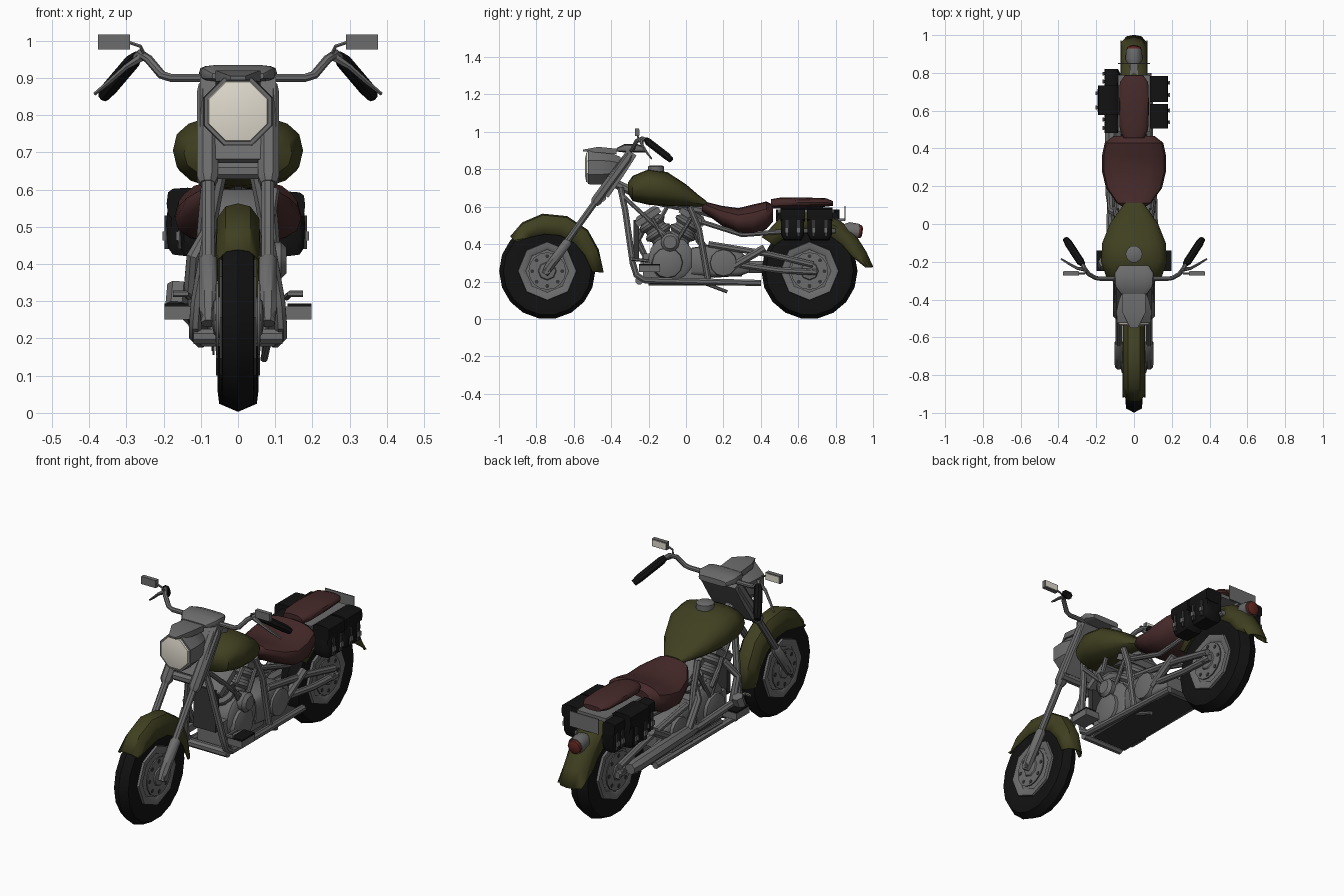
import bpy, bmesh
from math import sin, cos, pi, radians
from mathutils import Vector

cube = bpy.data.objects.get("Cube")
if cube:
    bpy.data.objects.remove(cube)


def material(name, r, g, b):
    m = bpy.data.materials.new(name)
    m.use_nodes = True
    m.diffuse_color = (r, g, b, 1)
    m.node_tree.nodes["Principled BSDF"].inputs["Base Color"].default_value = (r, g, b, 1)
    return m


STEEL = material("grey steel", .15, .15, .15)
OLIVE = material("olive paint", .05, .05, .015)
LEATHER = material("maroon leather", .06, .022, .022)
BLACK = material("black rubber", .006, .006, .006)
GLASS = material("cream glass", .75, .71, .62)
RED = material("red lens", .12, .02, .015)
DARK = material("dark grey", .035, .035, .035)
parts = []


def skin(name, rings, mat, mirror=False, closed=True):
    """Bridge rings of points into one surface."""
    bm = bmesh.new()
    rows = [[bm.verts.new(p) for p in ring] for ring in rings]
    n = len(rows[0])
    for a, b in zip(rows, rows[1:]):
        for i in range(n if closed else n - 1):
            j = (i + 1) % n
            bm.faces.new((a[i], a[j], b[j], b[i]))
    if closed:
        bm.faces.new(rows[0])
        bm.faces.new(rows[-1])
    bmesh.ops.recalc_face_normals(bm, faces=bm.faces)
    me = bpy.data.meshes.new(name)
    bm.to_mesh(me)
    bm.free()
    me.materials.append(mat)
    ob = bpy.data.objects.new(name, me)
    bpy.context.collection.objects.link(ob)
    if mirror:
        ob.modifiers.new("Mirror", "MIRROR")
    parts.append(ob)
    return ob


def tube(name, pts, radii, mat, mirror=False, n=8, aspect=1):
    """Sweep a polygon along a path; aspect stretches it sideways."""
    pts = [Vector(p) for p in pts]
    if not isinstance(radii, (list, tuple)):
        radii = [radii] * len(pts)
    travel = [sum(abs(b[k] - a[k]) for a, b in zip(pts, pts[1:])) for k in range(3)]
    ref = Vector([float(k == travel.index(min(travel))) for k in range(3)])
    grow, turn = (2 ** .5, pi / 4) if n == 4 else (1, pi / n)
    rings = []
    for i, p in enumerate(pts):
        t = (pts[min(i + 1, len(pts) - 1)] - pts[max(i - 1, 0)]).normalized()
        u = t.cross(ref).normalized()
        v = t.cross(u)
        angles = [turn + 2 * pi * k / n for k in range(n)]
        rings.append([p + radii[i] * grow * (u * cos(a) + v * aspect * sin(a)) for a in angles])
    return skin(name, rings, mat, mirror)


def box(name, c, s, mat, mirror=False):
    c, h = Vector(c), Vector((0, s[1] / 2, 0))
    return tube(name, [c - h, c + h], s[2] / 2, mat, mirror, 4, s[0] / s[2])


def lathe(name, y, z, profile, mat, n, mirror=False):
    """Spin (x, radius) pairs around a sideways axle."""
    return skin(name, [[(x, y + r * cos(2 * pi * k / n), z + r * sin(2 * pi * k / n))
                        for k in range(n)] for x, r in profile], mat, mirror)


def loft(name, rows, mat, x=0, power=.8, n=16, mirror=False):
    """Rounded sections from (y, half width, bottom, top)."""
    def soft(v):
        return abs(v) ** power * (1 if v > 0 else -1)
    angles = [2 * pi * k / n for k in range(n)]
    return skin(name, [[(x + w * soft(cos(a)), y, (lo + hi) / 2 + (hi - lo) / 2 * soft(sin(a)))
                        for a in angles] for y, w, lo, hi in rows], mat, mirror)


def fender(name, y, z, w, stations):
    """Arched guard from (angle, crown radius, skirt depth)."""
    rings = []
    for deg, r, d in stations:
        a = radians(deg)
        section = [(-w, r - d), (-w * .95, r - .04), (-w * .55, r - .008), (0, r)]
        section += [(-x, q) for x, q in section[-2::-1]]
        rings.append([(x, y + q * cos(a), z + q * sin(a)) for x, q in section])
    ob = skin(name, rings, OLIVE, closed=False)
    ob.modifiers.new("Thickness", "SOLIDIFY").thickness = .006


# Wheels
for label, y, half in (("front", -.742, .045), ("rear", .66, .055)):
    side = [(half * .8, .14), (half, .2), (half * .92, .235)]
    lathe(label + "_tyre", y, .256, [(-a, r) for a, r in side] + [(0, .257)] + side[::-1], BLACK, 18)
    lathe(label + "_rim", y, .256, [(half * .5, .16), (half + .004, .155), (half + .002, .125),
                                    (half - .005, .115), (half, .06), (half + .02, .045),
                                    (half + .025, .02)], STEEL, 8, True)
    lathe(label + "_brake_disc", y, .256, [(half + .008, .1), (half + .014, .1)], STEEL, 16, True)
    for k in range(8):
        a = k * pi / 4
        lathe(label + "_disc_hole", y + .08 * cos(a), .256 + .08 * sin(a),
              [(half + .014, .011), (half + .016, .011)], DARK, 6, True)
    tube(label + "_axle", [(-.1, y, .256), (.1, y, .256)], .018, STEEL)

# Fenders
fender("front_fender", -.74, .26, .06,
       [(-2, .30, .06), (22, .295, .08), (45, .305, .1), (70, .308, .11), (95, .304, .11),
        (118, .29, .09), (138, .27, .03)])
fender("rear_fender", .66, .26, .072,
       [(3, .342, .03), (18, .32, .08), (38, .312, .09), (60, .315, .1), (90, .32, .1),
        (120, .32, .1), (145, .31, .08)])

# Tank
loft("fuel_tank", [(-.31, .09, .67, .73), (-.285, .145, .63, .765), (-.2, .175, .61, .80),
                   (-.1, .168, .602, .785), (0, .128, .6, .72), (.07, .08, .6, .66),
                   (.11, .05, .6, .63)], OLIVE)
tube("filler_cap", [(0, -.16, .785), (0, -.16, .815), (0, -.16, .82)], [.045, .045, .035], STEEL, n=10)

# Seats
loft("rider_seat", [(.085, .05, .575, .61), (.11, .09, .56, .625), (.19, .148, .5, .605),
                    (.28, .17, .455, .592), (.36, .17, .45, .612), (.43, .155, .48, .628),
                    (.465, .11, .52, .61)], LEATHER)
loft("pillion_seat", [(.455, .055, .59, .64), (.5, .075, .59, .648), (.62, .08, .595, .65),
                      (.75, .075, .60, .645), (.785, .05, .605, .63)], LEATHER)

# Saddlebags: pairs of pouches with lids, straps and buckles
for x, y, half, w, top in ((.125, .57, .062, .055, .595), (.125, .715, .065, .055, .595),
                           (-.13, .655, .075, .062, .605), (-.115, .53, .045, .04, .585),
                           (-.115, .775, .042, .04, .585)):
    out = 1 if x > 0 else -1
    loft("saddlebag", [(y - half, w * .8, .45, top - .03), (y - half + .015, w, .42, top - .01),
                       (y + half - .015, w, .42, top - .01), (y + half, w * .8, .45, top - .03)],
         BLACK, x, .45, 12)
    loft("bag_lid", [(y - half - .003, w * .9, .52, top), (y + half + .003, w * .9, .52, top)],
         BLACK, x + .006 * out, .5, 12)
    for dy in (-half / 2, half / 2):
        box("bag_strap", (x + w * out, y + dy, .485), (.012, .016, .09), DARK)
        box("bag_buckle", (x + (w + .007) * out, y + dy, .475), (.008, .02, .024), STEEL)
box("bag_carrier", (0, .64, .575), (.17, .3, .02), STEEL)

# Tail lamp and plate
tube("tail_lamp_housing", [(0, .83, .48), (0, .87, .475), (0, .925, .468)], [.025, .045, .042], STEEL, n=10)
tube("tail_lamp_lens", [(0, .92, .468), (0, .937, .466), (0, .944, .465)], [.038, .036, .02], RED, n=10)
box("number_plate", (0, .85, .565), (.17, .006, .08), STEEL)
box("plate_bracket", (0, .82, .53), (.04, .06, .015), STEEL)

# Fork
tube("fork_slider", [(.08, -.755, .24), (.08, -.73, .28), (.08, -.635, .41), (.08, -.63, .42)],
     [.02, .026, .026, .018], STEEL, True)
tube("fork_tube", [(.08, -.65, .395), (.08, -.47, .645)], .018, STEEL, True)
tube("fork_shroud", [(.082, -.49, .615), (.082, -.48, .63), (.082, -.315, .855), (.082, -.30, .88)],
     [.022, .031, .031, .025], STEEL, True)
tube("fork_yoke", [(-.1, -.45, .65), (.1, -.45, .65)], .024, STEEL)
tube("fork_cover", [(0, -.44, .665), (0, -.36, .78), (0, -.29, .89)], .03, STEEL, n=4, aspect=3.4)
loft("instrument_panel", [(-.37, .07, .895, .915), (-.33, .1, .89, .935), (-.26, .105, .89, .935),
                          (-.22, .08, .89, .92)], STEEL, power=.5)

# Headlamp
tube("headlamp_shell", [(0, -.35, .81), (0, -.4, .81), (0, -.46, .81), (0, -.525, .81)],
     [.06, .085, .1, .097], STEEL, n=8)
tube("headlamp_lens", [(0, -.52, .81), (0, -.533, .81), (0, -.54, .81)], [.089, .085, .05], GLASS, n=8)
tube("headlamp_visor", [(0, -.37, .895), (0, -.47, .905), (0, -.55, .90)], [.015, .015, .005],
     STEEL, n=4, aspect=4)

# Handlebar, grips, levers and mirrors
tube("handlebar", [(0, -.29, .9), (.18, -.29, .9), (.205, -.285, .908), (.24, -.265, .95),
                   (.262, -.235, .965), (.285, -.19, .945), (.34, -.11, .88)], .012, STEEL, True)
tube("grip", [(.27, -.215, .96), (.283, -.2, .945), (.345, -.105, .872), (.362, -.08, .85)],
     [.014, .021, .021, .016], BLACK, True)
tube("control_lever", [(.26, -.24, .955), (.3, -.235, .93), (.345, -.21, .89), (.385, -.185, .857)],
     [.012, .008, .007, .005], STEEL, True, 6)
tube("mirror_stem", [(.25, -.25, .96), (.262, -.262, .985), (.3, -.262, .998)], .005, STEEL, True, 6)
box("mirror_shell", (.333, -.262, .997), (.085, .022, .04), STEEL, True)
box("mirror_glass", (.333, -.25, .997), (.076, .004, .032), GLASS, True)

# Frame
tube("cradle_tube", [(.035, -.35, .70), (.06, -.325, .58), (.11, -.285, .3), (.115, -.265, .235),
                     (.115, -.22, .207), (.1, .4, .192)], .018, STEEL, True)
tube("backbone", [(0, -.37, .72), (0, -.2, .64), (0, .1, .575), (0, .42, .48)], .026, STEEL)
tube("seat_post", [(.085, .02, .6), (.095, .07, .48), (.1, .12, .2)], .017, STEEL, True)
tube("brace_tube", [(.05, -.34, .66), (.075, -.22, .55), (.09, -.08, .42)], .012, STEEL, True)
tube("seat_rail", [(.08, .08, .52), (.08, .3, .45), (.08, .56, .47), (.08, .8, .47)], .014, STEEL, True)
tube("swingarm_upper", [(.085, .12, .4), (.085, .45, .345), (.085, .68, .29)], .018, STEEL, True)
tube("swingarm_lower", [(.085, .22, .3), (.085, .5, .26), (.085, .7, .25)], .018, STEEL, True)
tube("shock_absorber", [(.09, .2, .25), (.09, .42, .38)], .022, STEEL, True)
box("belly_pan", (0, .09, .186), (.2, .58, .016), DARK)
tube("front_crossbar", [(-.12, -.25, .205), (.12, -.25, .205)], .022, STEEL)
tube("side_stand", [(.08, .1, .19), (.07, .22, .145)], .01, STEEL)

# Engine
lathe("crankcase", -.08, .325, [(-.09, .1), (-.075, .12), (.075, .12), (.09, .1)], STEEL, 14)
box("engine_block", (0, -.06, .28), (.15, .34, .14), STEEL)
box("radiator", (0, -.265, .42), (.13, .03, .22), DARK)
for label, y in (("front", -.2), ("rear", .03)):
    base, top = Vector((0, -.08, .36)), Vector((0, y, .54))
    steps = [base.lerp(top, k / 15) for k in range(16)]
    tube(label + "_cylinder_fins", steps, [.078 if k % 4 < 2 else .06 for k in range(16)], STEEL, n=12)
    tube(label + "_rocker_cover", [base.lerp(top, f) for f in (.95, 1.1, 1.18)], [.075, .075, .05],
         STEEL, n=4, aspect=1.1)
    tube(label + "_pushrod", [(.085, -.08, .36), (.085, y * .9, .54)], .011, STEEL, True)
lathe("air_cleaner", -.085, .41, [(.06, .045), (.115, .05), (.13, .035)], STEEL, 12)
lathe("timing_cover", -.1, .3, [(.08, .085), (.105, .08), (.115, .05)], STEEL, 12, True)
loft("gearbox", [(.03, .085, .23, .38), (.15, .1, .22, .4), (.29, .095, .23, .36), (.34, .07, .25, .32)],
     STEEL, power=.4)
lathe("clutch_cover", .2, .3, [(.08, .075), (.108, .07), (.115, .04)], STEEL, 12, True)
for z in (.235, .265, .295):
    tube("side_rib", [(-.125, -.12, z), (-.125, .3, z)], .009, STEEL, n=6)
tube("engine_lever", [(.09, -.14, .53), (.1, -.1, .6)], .012, STEEL, n=6)

# Exhaust
tube("exhaust_front", [(-.07, -.22, .5), (-.12, -.26, .42), (-.13, -.2, .3), (-.125, .1, .28)], .02, STEEL)
tube("exhaust_rear", [(-.07, .04, .5), (-.12, .07, .42), (-.125, .16, .3)], .02, STEEL)
tube("silencer", [(-.12, .08, .28), (-.12, .16, .285), (-.12, .6, .27), (-.12, .64, .27)],
     [.02, .034, .036, .028], STEEL)

# Footboards and pedals
box("footboard", (.155, -.195, .268), (.085, .11, .035), STEEL, True)
box("footboard_pad", (.165, -.195, .29), (.065, .11, .008), BLACK, True)
tube("pedal", [(.13, -.2, .31), (.14, -.29, .32), (.175, -.29, .32)], .009, STEEL, True, 6)
tube("brake_box", [(-.165, -.22, .29), (-.16, -.2, .345)], .03, STEEL, n=6)

# Shading
bpy.ops.object.select_all(action="DESELECT")
for ob in parts:
    ob.select_set(True)
bpy.context.view_layer.objects.active = parts[0]
bpy.ops.object.shade_smooth_by_angle(angle=radians(38))
